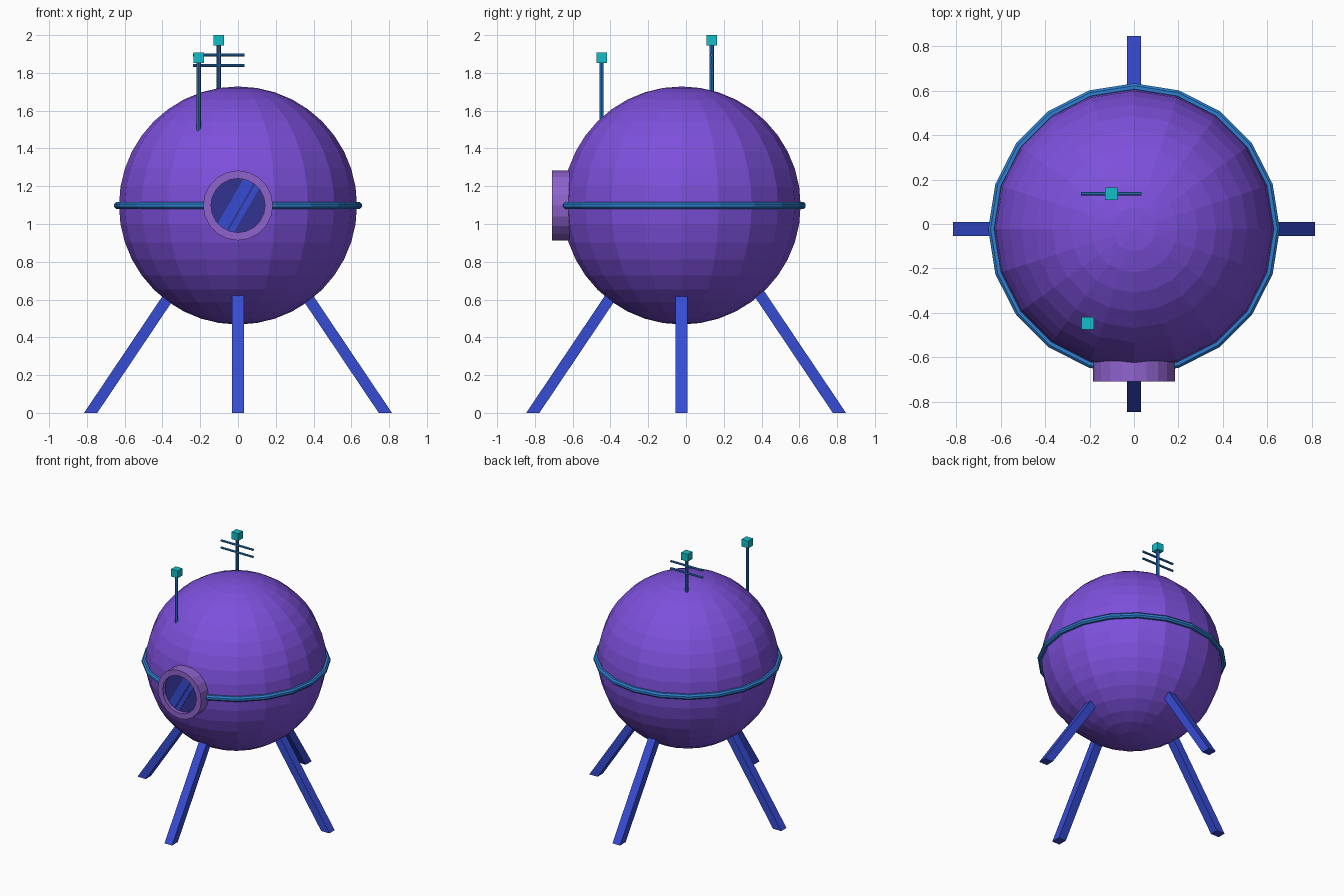
import bpy, bmesh, math
from mathutils import Vector, Matrix

if "Cube" in bpy.data.objects:
    bpy.data.objects.remove(bpy.data.objects["Cube"])

CY = -0.023                      # y of the body centre
CENTRE = Vector((0, CY, 1.098))
R = 0.63


def material(name, rgb):
    m = bpy.data.materials.new(name)
    lin = [c / 12.92 if c <= 0.04045 else ((c + 0.055) / 1.055) ** 2.4 for c in (v / 255 for v in rgb)]
    m.diffuse_color = (*lin, 1)
    m.use_nodes = True
    m.node_tree.nodes["Principled BSDF"].inputs["Base Color"].default_value = m.diffuse_color
    return m


purple = material("purple", (125, 80, 220))
lilac = material("lilac", (143, 99, 206))
royal = material("royal_blue", (54, 76, 212))
sky = material("sky_blue", (46, 128, 208))
teal = material("teal", (18, 190, 202))
navy = material("navy_glass", (50, 52, 145))


def finish(name, bm, mat):
    bmesh.ops.recalc_face_normals(bm, faces=bm.faces)
    me = bpy.data.meshes.new(name)
    bm.to_mesh(me)
    bm.free()
    ob = bpy.data.objects.new(name, me)
    bpy.context.collection.objects.link(ob)
    me.materials.append(mat)
    return ob


def box(name, centre, size, mat):
    bm = bmesh.new()
    bmesh.ops.create_cube(bm, size=1, matrix=Matrix.Translation(centre) @ Matrix.Diagonal((*size, 1)))
    return finish(name, bm, mat)


def rod(name, a, b, r, mat, sides=8):
    a, b = Vector(a), Vector(b)
    d = b - a
    bm = bmesh.new()
    mtx = Matrix.Translation((a + b) / 2) @ d.to_track_quat('Z', 'Y').to_matrix().to_4x4()
    bmesh.ops.create_cone(bm, cap_ends=True, segments=sides, radius1=r, radius2=r, depth=d.length, matrix=mtx)
    return finish(name, bm, mat)


def lathe(name, profile, n, mtx, mat):
    """Spin a closed (radius, height) profile round local z."""
    bm = bmesh.new()
    rows = [[bm.verts.new(mtx @ Vector((r * math.cos(t), r * math.sin(t), h))) for r, h in profile]
            for t in (2 * math.pi * i / n for i in range(n))]
    k = len(profile)
    for i in range(n):
        p, q = rows[i], rows[(i + 1) % n]
        for j in range(k):
            bm.faces.new((p[j], q[j], q[(j + 1) % k], p[(j + 1) % k]))
    return finish(name, bm, mat)


# Round body
bm = bmesh.new()
bmesh.ops.create_uvsphere(bm, u_segments=20, v_segments=20, radius=R, matrix=Matrix.Translation(CENTRE))
finish("body", bm, purple)

# Belt around the middle
tube = [(0.638 + 0.02 * math.cos(a), 0.02 * math.sin(a)) for a in (math.tau * (i + 0.5) / 8 for i in range(8))]
lathe("belt", tube, 20, Matrix.Translation(CENTRE), sky)

# Porthole rim, glass and two slanted glints (local z points to the front)
face = Matrix.Translation((0, 0, CENTRE.z)) @ Matrix.Rotation(math.pi / 2, 4, 'X')
lathe("porthole_rim", [(0.185, 0.56), (0.185, 0.71), (0.143, 0.71), (0.143, 0.56)], 20, face, lilac)
rod("porthole_glass", (0, -0.6, CENTRE.z), (0, -0.68, CENTRE.z), 0.15, navy, 20)
for i, (lo, hi) in enumerate(((-0.045, 0.013), (0.023, 0.052))):
    half = math.sqrt(0.148 ** 2 - max(abs(lo), abs(hi)) ** 2)
    bm = bmesh.new()
    mtx = (face @ Matrix.Rotation(math.radians(-30), 4, 'Z') @ Matrix.Translation(((lo + hi) / 2, 0, 0.681))
           @ Matrix.Diagonal((hi - lo, 2 * half, 0.006, 1)))
    bmesh.ops.create_cube(bm, size=1, matrix=mtx)
    finish(f"glass_glint_{i + 1}", bm, royal)

# Four splayed legs with level feet: direction and foot distance from the body axis
SLOPE, TOP = 0.672, 0.72
for name, dx, dy, foot in (("left_leg", -1, 0, 0.78), ("right_leg", 1, 0, 0.78),
                           ("front_leg", 0, -1, 0.788), ("back_leg", 0, 1, 0.835)):
    out, side = Vector((dx, dy, 0)), Vector((-dy, dx, 0))
    bm = bmesh.new()
    bmesh.ops.create_cube(bm, size=1)
    for v in bm.verts:
        z = TOP if v.co.z > 0 else 0
        v.co = (Vector((0, CY, z)) + out * (foot - SLOPE * z + v.co.x * 0.07) + side * v.co.y * 0.064)
    finish(name, bm, royal)

# Antennas with cube tips
for name, x, y, z0, z1 in (("front_antenna", -0.208, -0.447, 1.48, 1.88),
                           ("rear_antenna", -0.102, 0.136, 1.65, 1.972)):
    rod(name + "_mast", (x, y, z0), (x, y, z1), 0.011, sky)
    box(name + "_tip", (x, y, z1), (0.056,) * 3, teal)

# Crossbars on the rear antenna
for i, z in enumerate((1.84, 1.895)):
    rod(f"antenna_crossbar_{i + 1}", (-0.238, 0.136, z), (0.034, 0.136, z), 0.008, sky)
